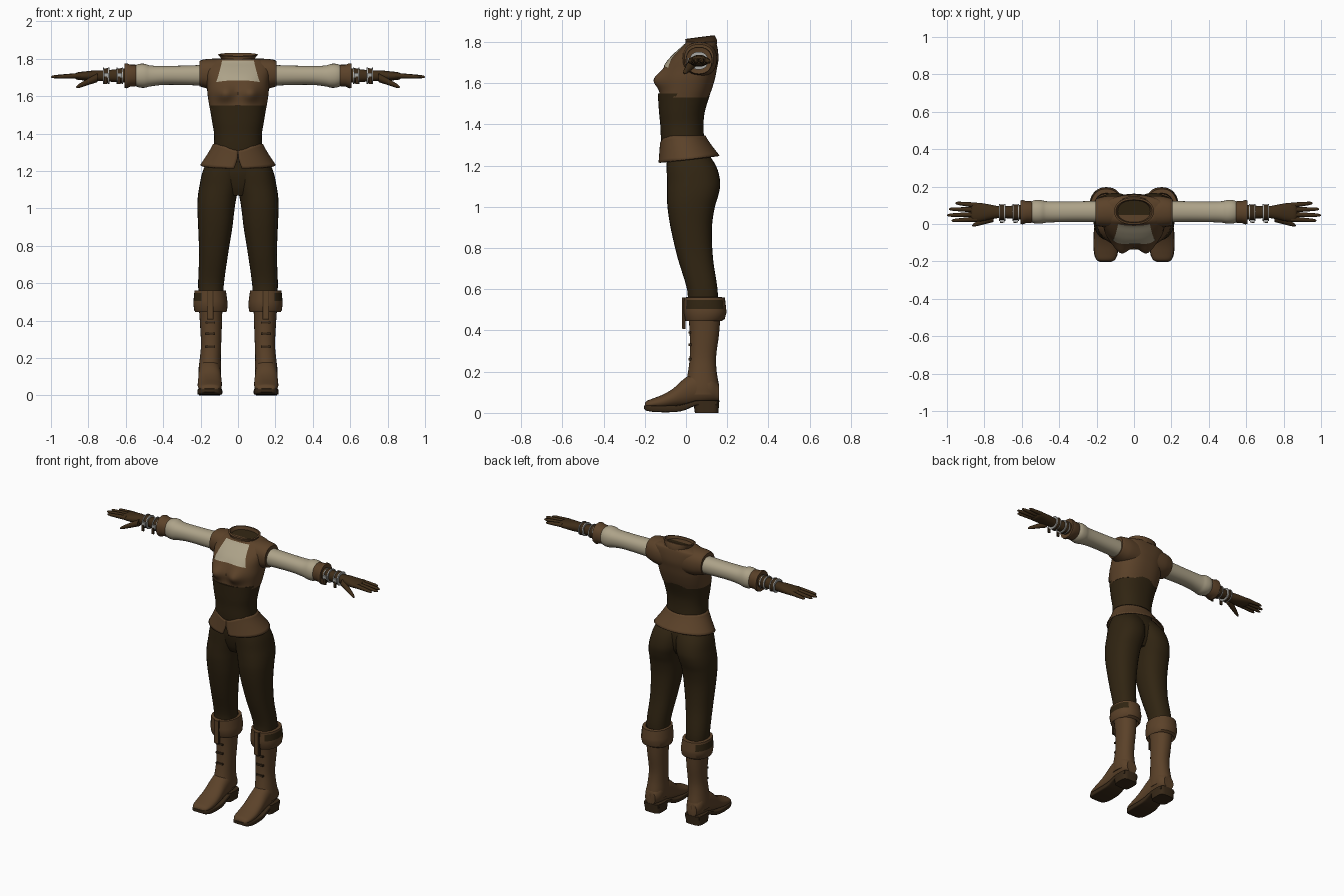
import bpy, bmesh, math
from math import sin, cos, pi, exp, copysign


def mat(name, rgb):
    m = bpy.data.materials.new(name)
    m.diffuse_color = (*rgb, 1)
    return m


LEATHER = mat("tan_leather", (0.105, 0.054, 0.022))
DARK = mat("dark_cloth", (0.030, 0.018, 0.006))
CREAM = mat("cream_linen", (0.42, 0.365, 0.25))
GLOVE = mat("glove_brown", (0.050, 0.026, 0.009))
METAL = mat("metal", (0.40, 0.40, 0.38))
SOLE = mat("sole_brown", (0.040, 0.022, 0.009))


def finish(name, bm, material, mirror=False):
    bmesh.ops.recalc_face_normals(bm, faces=bm.faces)
    me = bpy.data.meshes.new(name)
    bm.to_mesh(me)
    bm.free()
    ob = bpy.data.objects.new(name, me)
    bpy.context.collection.objects.link(ob)
    me.materials.append(material)
    if mirror:
        ob.modifiers.new("mirror", 'MIRROR').use_mirror_merge = False
    return ob


def at(rows, t):
    """Smoothly interpolate section rows keyed by their first value."""
    n = len(rows)
    i = 0
    while i < n - 2 and t > rows[i + 1][0]:
        i += 1
    a, b = rows[i], rows[i + 1]
    p, q = rows[max(i - 1, 0)], rows[min(i + 2, n - 1)]
    h = b[0] - a[0]
    s = (t - a[0]) / h
    out = [t]
    for k in range(1, len(a)):
        m0 = (b[k] - p[k]) / (b[0] - p[0]) * h
        m1 = (q[k] - a[k]) / (q[0] - a[0]) * h
        out.append((2*s**3 - 3*s*s + 1)*a[k] + (s**3 - 2*s*s + s)*m0
                   + (3*s*s - 2*s**3)*b[k] + (s**3 - s*s)*m1)
    return out


def loft(name, rows, material, axis='z', n=28, p=2.2, sub=4, mirror=False, warp=None):
    """Skin superellipse sections (t, a0, a1, b0, b1) along an axis."""
    if sub > 1:
        rows = [at(rows, a[0] + (b[0] - a[0]) * j / sub)
                for a, b in zip(rows, rows[1:]) for j in range(sub)] + [rows[-1]]
    bm = bmesh.new()
    rings = []
    for t, a0, a1, b0, b1 in rows:
        ring = []
        for k in range(n):
            c, s = cos(2*pi*k/n), sin(2*pi*k/n)
            a = (a0 + a1)/2 + (a1 - a0)/2 * copysign(abs(c)**(2/p), c)
            b = (b0 + b1)/2 + (b1 - b0)/2 * copysign(abs(s)**(2/p), s)
            co = {'z': (a, b, t), 'x': (t, a, b), 'y': (a, t, b)}[axis]
            ring.append(bm.verts.new(warp(*co) if warp else co))
        rings.append(ring)
    for r, q in zip(rings, rings[1:]):
        for k in range(n):
            bm.faces.new((r[k], r[(k+1) % n], q[(k+1) % n], q[k]))
    bm.faces.new(rings[0])
    bm.faces.new(rings[-1])
    return finish(name, bm, material, mirror)


def grid(name, pts, material):
    bm = bmesh.new()
    vs = [[bm.verts.new(c) for c in row] for row in pts]
    for r, q in zip(vs, vs[1:]):
        for k in range(len(r) - 1):
            bm.faces.new((r[k], r[k+1], q[k+1], q[k]))
    return finish(name, bm, material)


def box(name, c, d, material):
    bm = bmesh.new()
    bmesh.ops.create_cube(bm, size=1)
    for v in bm.verts:
        v.co = [c[i] + v.co[i]*d[i] for i in range(3)]
    return finish(name, bm, material, True)


def tube(name, a, b, r0, r1, material):
    """Tapered finger with a rounded tip, running mostly along x."""
    rows = []
    for s, f in ((0, 1), (0.5, 1), (0.85, 0.95), (0.96, 0.7), (1, 0.25)):
        c = [a[i] + (b[i] - a[i])*s for i in range(3)]
        r = (r0 + (r1 - r0)*s)*f
        rows.append((c[0], c[1]-r, c[1]+r, c[2]-r, c[2]+r))
    return loft(name, rows, material, 'x', 12, 2, 1, True)


# Vest with moulded bust
def bust(x, y, z):
    if y < 0.0:
        y -= 0.042*exp(-((abs(x) - 0.07)/0.045)**2 - ((z - 1.615)/0.045)**2)
    return x, y, z


def sym(rows):
    return [(z, -h, h, a, b) for z, h, a, b in rows]


VEST = sym([(1.53, .15, -.13, .11), (1.57, .157, -.125, .125), (1.62, .164, -.122, .14),
            (1.67, .166, -.108, .15), (1.71, .172, -.085, .157), (1.75, .178, -.047, .156),
            (1.785, .165, -.008, .15), (1.80, .11, .0, .143)])
loft("vest", VEST, LEATHER, n=64, p=2.4, sub=5, warp=bust)
loft("vest_shoulder", [(.06, -.02, .15, 1.63, 1.80), (.14, -.018, .15, 1.635, 1.80),
                       (.19, -.012, .14, 1.648, 1.795), (.205, -.008, .134, 1.652, 1.788)],
     LEATHER, 'x', p=2.3, mirror=True)


# Linen inset following the chest
def chest(x, z):
    _, x0, x1, y0, y1 = at(VEST, z)
    y = (y0 + y1)/2 - (y1 - y0)/2*(1 - min(abs(x/x1), 1)**2.4)**(1/2.4)
    x, y, z = bust(x, y, z)
    return x, y - 0.005, z


panel = []
for i in range(17):
    t = i/16
    w = .118 - .033*t**0.8
    panel.append([chest(w*u/12, 1.79*t + (1.685 - .01*(u/12)**2)*(1 - t)) for u in range(-12, 13)])
grid("chest_inset", panel, CREAM)

# Tilted collar and dark neck opening
tilt = lambda x, y, z: (x, y, z + (y - .07)*.13)
loft("collar", sym([(1.78, .084, .002, .15), (1.80, .088, -.002, .15), (1.822, .106, -.004, .14),
                    (1.824, .096, .007, .13), (1.795, .085, .012, .125)]),
     LEATHER, n=40, sub=1, warp=tilt)
loft("neck_opening", sym([(1.796, .087, .01, .127), (1.803, .087, .01, .127)]),
     DARK, n=40, sub=1, warp=tilt)

# Corset
loft("corset", sym([(1.29, .13, -.117, .09), (1.34, .128, -.122, .087), (1.40, .128, -.125, .085),
                    (1.46, .138, -.131, .091), (1.55, .153, -.137, .118)]), DARK, n=48, p=2.3)

# Flared peplum, split at the front
rows = []
for i in range(9):
    t = i/8
    gap = 0.01 + 0.16*max(0, t - .4)
    row = []
    for k in range(65):
        a = -pi/2 + gap + (2*pi - 2*gap)*k/64
        f = max(0, -sin(a))
        flare = t**1.15
        hx = .134 + .068*flare
        yf, yb = -.126 - .008*flare, .095 + .067*flare
        top = 1.345 - .035*f**6
        low = 1.232 + .018*sin(a)
        row.append((hx*cos(a), (yf + yb)/2 + (yb - yf)/2*sin(a), top + (low - top)*t))
    rows.append(row)
peplum = grid("peplum", rows, LEATHER)
peplum.modifiers.new("thickness", 'SOLIDIFY').thickness = 0.008

# Trousers
loft("trouser_seat", sym([(1.07, .08, -.05, .09), (1.11, .12, -.07, .115), (1.18, .17, -.088, .125),
                          (1.24, .165, -.092, .115), (1.31, .125, -.105, .08)]), DARK, n=40)
loft("trouser_leg", [(.52, .08, .21, .01, .155), (.60, .075, .213, .005, .153),
                     (.75, .054, .208, -.04, .131), (.90, .03, .213, -.075, .126),
                     (1.0, .018, .217, -.09, .14), (1.06, .008, .215, -.092, .158),
                     (1.12, -.008, .206, -.092, .166), (1.2, -.02, .188, -.094, .145),
                     (1.28, -.03, .15, -.09, .09)], DARK, p=2.3, mirror=True)

# Boots
loft("boot_shaft", [(.09, .092, .212, -.005, .16), (.13, .09, .212, -.002, .16),
                    (.20, .092, .204, .01, .149), (.27, .09, .198, .018, .146),
                    (.38, .086, .203, .018, .16), (.48, .083, .21, .012, .168)],
     LEATHER, mirror=True)
cuff = loft("boot_cuff", [(.475, .085, .205, .02, .155), (.445, .064, .228, .0, .172),
                          (.455, .058, .234, -.006, .188), (.49, .056, .239, -.012, .197),
                          (.505, .057, .238, -.012, .195), (.548, .063, .234, -.01, .19),
                          (.56, .065, .232, -.01, .188), (.562, .08, .214, .008, .165),
                          (.53, .082, .212, .012, .16)], LEATHER, n=36, sub=1, mirror=True)
cuff.data.materials.append(DARK)
for f in cuff.data.polygons:
    if .51 < f.center.z < .545 and f.center.x > .195:
        f.material_index = 1
loft("boot_foot", [(-.20, .12, .185, .022, .047), (-.19, .102, .2, .02, .058),
                   (-.16, .09, .211, .02, .07), (-.11, .086, .216, .02, .09),
                   (-.06, .087, .214, .025, .12), (-.01, .09, .212, .03, .165),
                   (.05, .092, .21, .04, .20), (.12, .094, .208, .05, .19),
                   (.16, .115, .19, .055, .14)], LEATHER, 'y', mirror=True)
loft("boot_sole", [(-.203, .122, .183, .018, .035), (-.19, .1, .202, .01, .038),
                   (-.15, .086, .215, .004, .036), (-.05, .085, .216, .004, .036),
                   (.0, .09, .21, .015, .046), (.05, .093, .208, .036, .06),
                   (.15, .096, .206, .036, .06)], SOLE, 'y', p=7, sub=2, mirror=True)
loft("boot_heel", [(.0, .095, .208, .043, .157), (.06, .092, .21, .035, .162)],
     SOLE, p=4, sub=1, mirror=True)
box("boot_front_strap", (.149, -.012, .485), (.026, .014, .15), LEATHER)
box("boot_strap_edge", (.149, -.009, .482), (.036, .014, .15), SOLE)
for z in (.39, .33, .26):
    box("boot_lace", (.148, .019, z), (.05, .014, .012), SOLE)

# Sleeves and their cuffs
loft("sleeve", [(.15, .008, .125, 1.655, 1.768), (.3, .011, .121, 1.66, 1.763),
                (.40, .010, .120, 1.66, 1.762), (.47, .007, .122, 1.652, 1.764),
                (.50, .002, .128, 1.645, 1.773), (.53, .003, .128, 1.647, 1.772),
                (.56, .014, .115, 1.66, 1.76)], CREAM, 'x', mirror=True)
loft("sleeve_cuff", [(.54, .012, .117, 1.658, 1.763), (.548, .006, .122, 1.652, 1.768),
                     (.575, .006, .122, 1.652, 1.768), (.595, -.002, .128, 1.642, 1.776),
                     (.606, .0, .126, 1.645, 1.774), (.60, .025, .1, 1.67, 1.75)],
     LEATHER, 'x', sub=1, mirror=True)

# Gloves
loft("glove", [(.57, .02, .105, 1.672, 1.75), (.65, .028, .098, 1.675, 1.744),
               (.72, .032, .095, 1.68, 1.737), (.77, .024, .104, 1.68, 1.737),
               (.82, .014, .112, 1.684, 1.732), (.86, .014, .112, 1.688, 1.727),
               (.872, .025, .1, 1.695, 1.72)], GLOVE, 'x', mirror=True)
for y0, y1, x in ((.026, .018, .975), (.051, .047, 1.0), (.076, .08, .99), (.1, .112, .955)):
    tube("finger", (.84, y0, 1.71), (x, y1, 1.703), .0145, .009, GLOVE)
tube("thumb", (.75, .035, 1.70), (.865, -.008, 1.648), .024, .010, GLOVE)

# Wrist straps with metal rims and buckles
for x in (.632, .705):
    loft("wrist_strap", [(x - .014, .02, .105, 1.668, 1.75), (x + .014, .022, .103, 1.67, 1.748)],
         SOLE, 'x', sub=1, mirror=True)
    for dx in (-.014, .014):
        loft("strap_rim", [(x + dx - .003, .017, .107, 1.666, 1.752),
                           (x + dx + .003, .017, .107, 1.666, 1.752)],
             METAL, 'x', sub=1, mirror=True)
    box("strap_buckle", (x, .014, 1.71), (.024, .012, .026), METAL)
    box("strap_tail", (x + .003, .01, 1.685), (.016, .01, .04), SOLE)

# Smooth shading with kept edges
bpy.ops.object.select_all(action='SELECT')
bpy.context.view_layer.objects.active = peplum
bpy.ops.object.shade_smooth_by_angle(angle=math.radians(40))
